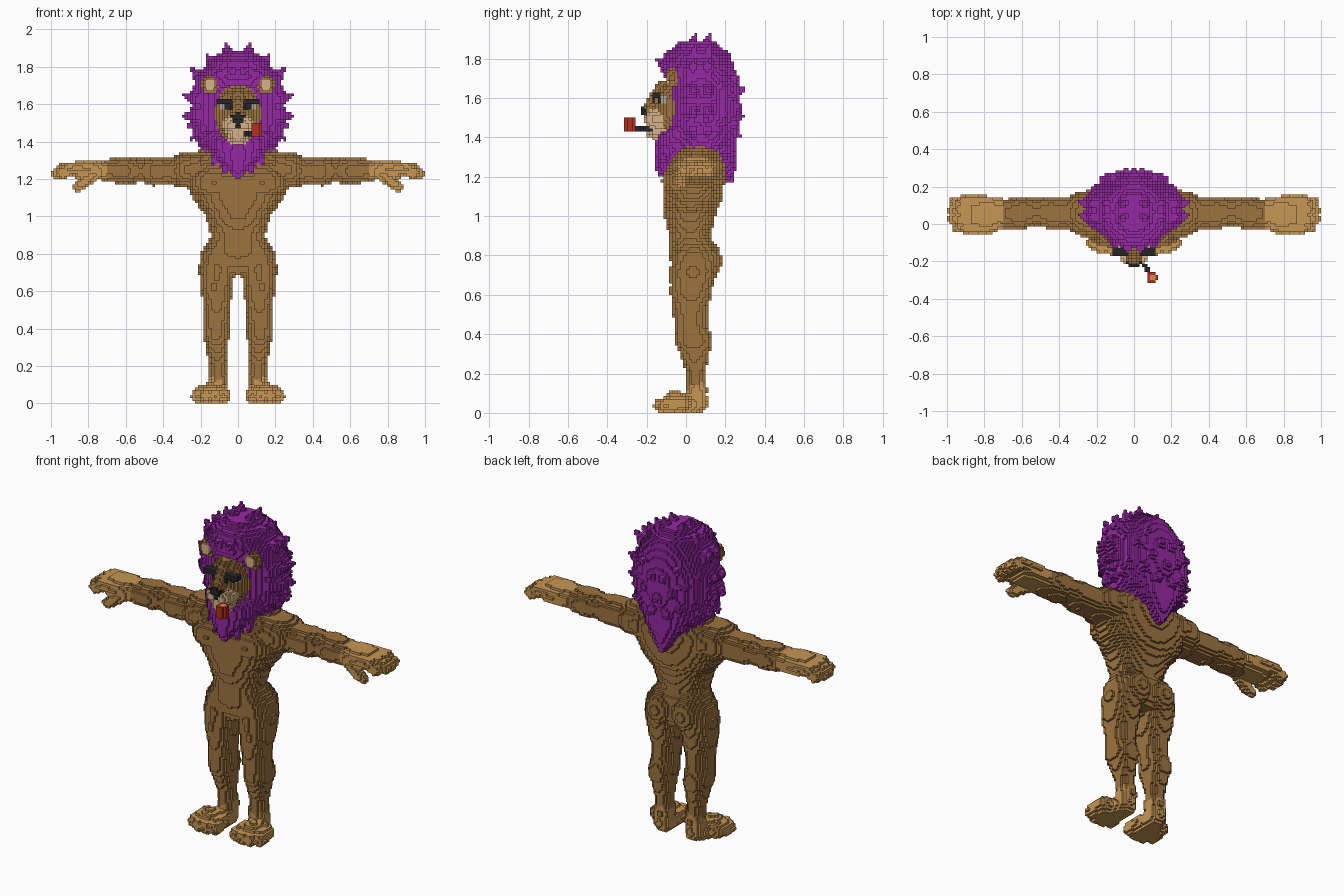
import bpy, math, random
from mathutils import Vector

if "Cube" in bpy.data.objects:
    bpy.data.objects.remove(bpy.data.objects["Cube"])

random.seed(4)
V = 1 / 70          # block size
cells = {}          # (i, j, k) -> (part name, material index)


def srgb(r, g, b):
    return [((c / 255 + 0.055) / 1.055) ** 2.4 for c in (r, g, b)] + [1]


COLOURS = [("brown_fur", srgb(158, 116, 64)), ("tan_paw", srgb(198, 150, 84)),
           ("purple_mane", srgb(150, 40, 163)), ("cream_muzzle", srgb(214, 180, 136)),
           ("near_black", srgb(38, 38, 42)), ("red_pipe", srgb(178, 48, 32)),
           ("eye_grey", srgb(176, 166, 150))]
BROWN, TAN, PURPLE, CREAM, BLACK, RED, GREY = range(7)
mats = []
for name, col in COLOURS:
    m = bpy.data.materials.new(name)
    m.diffuse_color = col
    m.use_nodes = True
    m.node_tree.nodes["Principled BSDF"].inputs["Base Color"].default_value = m.diffuse_color
    mats.append(m)


# ---- block filling helpers ----
def fill(part, mat, lo, hi, test, mirror=True):
    a = [math.floor(v / V) for v in lo]
    b = [math.ceil(v / V) for v in hi]
    for i in range(a[0], b[0]):
        for j in range(a[1], b[1]):
            for k in range(max(a[2], 0), b[2]):
                if test((i + .5) * V, (j + .5) * V, (k + .5) * V):
                    for ii in ((i, -1 - i) if mirror else (i,)):
                        if mat is None:
                            cells.pop((ii, j, k), None)
                            continue
                        side = ("left_" if ii >= 0 else "right_") if part[0] == "*" else ""
                        cells[(ii, j, k)] = (side + part.strip("*"), mat)


def ball(part, mat, c, r, mirror=True):
    fill(part, mat, [p - q for p, q in zip(c, r)], [p + q for p, q in zip(c, r)],
         lambda x, y, z: ((x - c[0]) / r[0]) ** 2 + ((y - c[1]) / r[1]) ** 2
         + ((z - c[2]) / r[2]) ** 2 <= 1, mirror)


def rod(part, mat, p, q, r0, r1, mirror=True):
    p, q, rm = Vector(p), Vector(q), max(r0, r1)
    d = q - p

    def test(x, y, z):
        w = Vector((x, y, z)) - p
        t = min(1, max(0, w.dot(d) / d.length_squared))
        return (w - d * t).length <= r0 + (r1 - r0) * t
    fill(part, mat, [min(u, v) - rm for u, v in zip(p, q)],
         [max(u, v) + rm for u, v in zip(p, q)], test, mirror)


def loft(part, mat, secs, along="z", power=2.3):
    """Stack of ellipses: (position, centre a, centre b, radius a, radius b)."""
    def test(x, y, z):
        t, a, b = (z, x, y) if along == "z" else (x, y, z)
        for s, e in zip(secs, secs[1:]):
            if s[0] <= t <= e[0]:
                f = (t - s[0]) / (e[0] - s[0])
                f = f * f * (3 - 2 * f) * .5 + f * .5
                ca, cb, ra, rb = (u + (v - u) * f for u, v in zip(s[1:], e[1:]))
                return abs((a - ca) / ra) ** power + abs((b - cb) / rb) ** power <= 1
        return False
    lo_a, hi_a = min(s[1] - s[3] for s in secs), max(s[1] + s[3] for s in secs)
    lo_b, hi_b = min(s[2] - s[4] for s in secs), max(s[2] + s[4] for s in secs)
    if along == "z":
        fill(part, mat, (max(lo_a, 0), lo_b, secs[0][0]), (hi_a, hi_b, secs[-1][0]), test)
    else:
        fill(part, mat, (secs[0][0], lo_a, lo_b), (secs[-1][0], hi_a, hi_b), test)


def paint(mat, x0, x1, z0, z1, rule=lambda x, z: True):
    """Recolour the frontmost blocks inside a mirrored window."""
    for i in range(round(x0 / V), round(x1 / V)):
        for k in range(round(z0 / V), round(z1 / V)):
            if rule((i + .5) * V, (k + .5) * V):
                for ii in (i, -1 - i):
                    j = next((j for j in range(-25, 25) if (ii, j, k) in cells), None)
                    if j is not None:
                        cells[(ii, j, k)] = (cells[(ii, j, k)][0], mat)


# ---- torso ----
loft("torso", BROWN, [(.69, 0, .04, .1, .09), (.75, 0, .035, .19, .11), (.82, 0, .03, .182, .115),
                      (.9, 0, .018, .148, .105), (1.0, 0, .02, .172, .13), (1.1, 0, .035, .245, .15),
                      (1.18, 0, .04, .285, .155), (1.26, 0, .05, .3, .15),
                      (1.32, 0, .06, .28, .12), (1.36, 0, .07, .2, .08)])
ball("torso", BROWN, (.13, -.05, 1.18), (.125, .072, .09))
ball("torso", BROWN, (.085, .1, .775), (.09, .082, .105))

# ---- legs ----
loft("*leg", BROWN, [(.1, .1, .055, .05, .055), (.2, .108, .05, .046, .046), (.28, .112, .045, .055, .07),
                     (.36, .118, .04, .07, .096), (.45, .115, .025, .068, .085),
                     (.52, .113, .02, .072, .09), (.62, .115, .027, .087, .105),
                     (.72, .112, .035, .098, .115), (.8, .1, .04, .1, .115), (.9, .07, .03, .07, .09)])
ball("*leg", BROWN, (.13, -.02, .62), (.055, .06, .12))

# ---- feet with toes ----
rod("*foot", TAN, (.105, .055, .12), (.105, .055, .05), .05, .055)
rod("*foot", TAN, (.105, .05, .045), (.145, -.06, .04), .055, .07)
for x, y in ((.075, -.115), (.122, -.128), (.17, -.125), (.215, -.1)):
    rod("*foot", TAN, (x * .7 + .045, -.02, .05), (x, y, .04), .045, .037)

# ---- arms ----
loft("*arm", BROWN, [(.2, .055, 1.25, .13, .097), (.29, .055, 1.25, .12, .095), (.36, .06, 1.24, .085, .073),
                     (.45, .06, 1.24, .09, .076), (.52, .065, 1.245, .073, .063),
                     (.6, .06, 1.245, .086, .073), (.68, .055, 1.245, .08, .064),
                     (.74, .05, 1.245, .075, .05)], "x")

# ---- hands with fingers and thumb ----
loft("*hand", TAN, [(.7, .055, 1.245, .085, .052), (.78, .05, 1.25, .1, .053),
                    (.86, .05, 1.25, .1, .048), (.89, .05, 1.25, .085, .035)], "x")
for y, x in ((.118, .955), (.072, .968), (.026, .965), (-.018, .94)):
    rod("*hand", TAN, (.84, y, 1.26), (x - .04, y, 1.255), .033, .033)
    rod("*hand", TAN, (x - .04, y, 1.25), (x, y, 1.232), .033, .031)
rod("*hand", TAN, (.76, -.015, 1.23), (.82, -.03, 1.185), .035, .03)
rod("*hand", TAN, (.82, -.03, 1.185), (.855, -.025, 1.16), .03, .027)

# ---- mane: main bulk, beard and back tuft ----
loft("mane", PURPLE, [(1.28, 0, .1, .14, .13), (1.4, 0, .085, .22, .175), (1.52, 0, .09, .25, .18),
                      (1.65, 0, .09, .25, .18), (1.75, 0, .06, .22, .19), (1.82, 0, .055, .17, .17),
                      (1.88, 0, .06, .09, .1)], power=2.1)
loft("mane", PURPLE, [(1.2, 0, -.125, .012, .02), (1.25, 0, -.1, .055, .055), (1.32, 0, -.07, .12, .085),
                      (1.4, 0, -.04, .17, .11), (1.46, 0, -.02, .19, .08)], power=2)
loft("mane", PURPLE, [(1.17, 0, .225, .012, .015), (1.25, 0, .195, .07, .06),
                      (1.34, 0, .16, .15, .1), (1.42, 0, .15, .19, .11)], power=2)

# ---- mane: locks around the outline ----
for x, z in ((.065, 1.93), (.165, 1.87), (.255, 1.795), (.3, 1.65), (.3, 1.53), (.258, 1.41), (.2, 1.33)):
    for y in (.03, .1):
        rod("mane", PURPLE, (x * .7, y, 1.57 + (z - 1.57) * .7), (x, y + .02, z), .06, .004)
for x, y, z in ((.04, -.15, 1.8), (.1, -.12, 1.78), (.14, -.09, 1.28), (.08, -.12, 1.235)):
    rod("mane", PURPLE, (x * .7, y + .06, z + .05 if z < 1.5 else z - .04), (x, y, z), .05, .008)

# ---- mane: locks over the back and sides ----
for n in range(90):
    dz = 1 - 2 * (n + .5) / 90
    a = n * 2.39996
    d = Vector((math.cos(a) * math.sqrt(1 - dz * dz), math.sin(a) * math.sqrt(1 - dz * dz), dz))
    if d.x < 0 or d.y < -.1 or dz < -.85:
        continue
    s = random.uniform(.98, 1.09)
    c = Vector((0, .09, 1.56))
    base = c + Vector((d.x * .2, d.y * .165, d.z * .26))
    tip = c + Vector((d.x * .265, d.y * .21, d.z * .31)) * s
    rod("mane", PURPLE, base, tip, .05, .006)

# ---- face opening, head, muzzle ----
fill("mane", None, (0, -.4, 1.38), (.14, -.08, 1.70),
     lambda x, y, z: (x / .13) ** 2 + ((z - 1.55) / .15) ** 2 < 1)
ball("head", BROWN, (0, -.03, 1.55), (.128, .132, .165))
rod("head", BROWN, (0, -.12, 1.655), (0, -.185, 1.54), .035, .038)
ball("muzzle", CREAM, (.03, -.14, 1.49), (.055, .075, .055))
ball("muzzle", CREAM, (0, -.13, 1.435), (.06, .075, .055))

# ---- ears ----
ball("*ear", BROWN, (.15, -.068, 1.702), (.047, .036, .052))
paint(CREAM, .1, .2, 1.65, 1.75, lambda x, z: ((x - .152) / .027) ** 2 + ((z - 1.7) / .03) ** 2 < 1)

# ---- nose, mouth line, eyes and brows ----
ball("nose", BLACK, (0, -.205, 1.53), (.038, .032, .024))
paint(BLACK, 0, .03, 1.47, 1.53, lambda x, z: x < (z - 1.455) * .45)
paint(GREY, .03, .1, 1.572, 1.615)
paint(BLACK, .03, .072, 1.572, 1.615)
fill("brow", BLACK, (.03, -.17, 1.6), (.1, -.14, 1.628), lambda x, y, z: True)

# ---- smoking pipe ----
rod("pipe_stem", BLACK, (.035, -.185, 1.443), (.085, -.265, 1.443), .013, .013, False)
fill("pipe_bowl", RED, (.06, -.32, 1.43), (.13, -.25, 1.49),
     lambda x, y, z: math.hypot(x - .097, y + .285) < .03, False)
fill("pipe_tobacco", TAN, (.06, -.32, 1.486), (.13, -.25, 1.49),
     lambda x, y, z: math.hypot(x - .1, y + .288) < .018, False)

# ---- turn blocks into one mesh per part, keeping exposed faces only ----
SIDES = [((1, 0, 0), ((1, 0, 0), (1, 1, 0), (1, 1, 1), (1, 0, 1))),
         ((-1, 0, 0), ((0, 0, 0), (0, 0, 1), (0, 1, 1), (0, 1, 0))),
         ((0, 1, 0), ((0, 1, 0), (0, 1, 1), (1, 1, 1), (1, 1, 0))),
         ((0, -1, 0), ((0, 0, 0), (1, 0, 0), (1, 0, 1), (0, 0, 1))),
         ((0, 0, 1), ((0, 0, 1), (1, 0, 1), (1, 1, 1), (0, 1, 1))),
         ((0, 0, -1), ((0, 0, 0), (0, 1, 0), (1, 1, 0), (1, 0, 0)))]
parts = {}
for (i, j, k), (part, mat) in cells.items():
    verts, faces, ids = parts.setdefault(part, ({}, [], []))
    for n, corners in SIDES:
        if (i + n[0], j + n[1], k + n[2]) not in cells:
            faces.append([verts.setdefault((i + a, j + b, k + c), len(verts)) for a, b, c in corners])
            ids.append(mat)
for part, (verts, faces, ids) in parts.items():
    if not faces:
        continue
    me = bpy.data.meshes.new(part)
    me.from_pydata([(x * V, y * V, z * V) for x, y, z in verts], [], faces)
    used = sorted(set(ids))
    for u in used:
        me.materials.append(mats[u])
    me.polygons.foreach_set("material_index", [used.index(m) for m in ids])
    bpy.context.collection.objects.link(bpy.data.objects.new(part, me))
